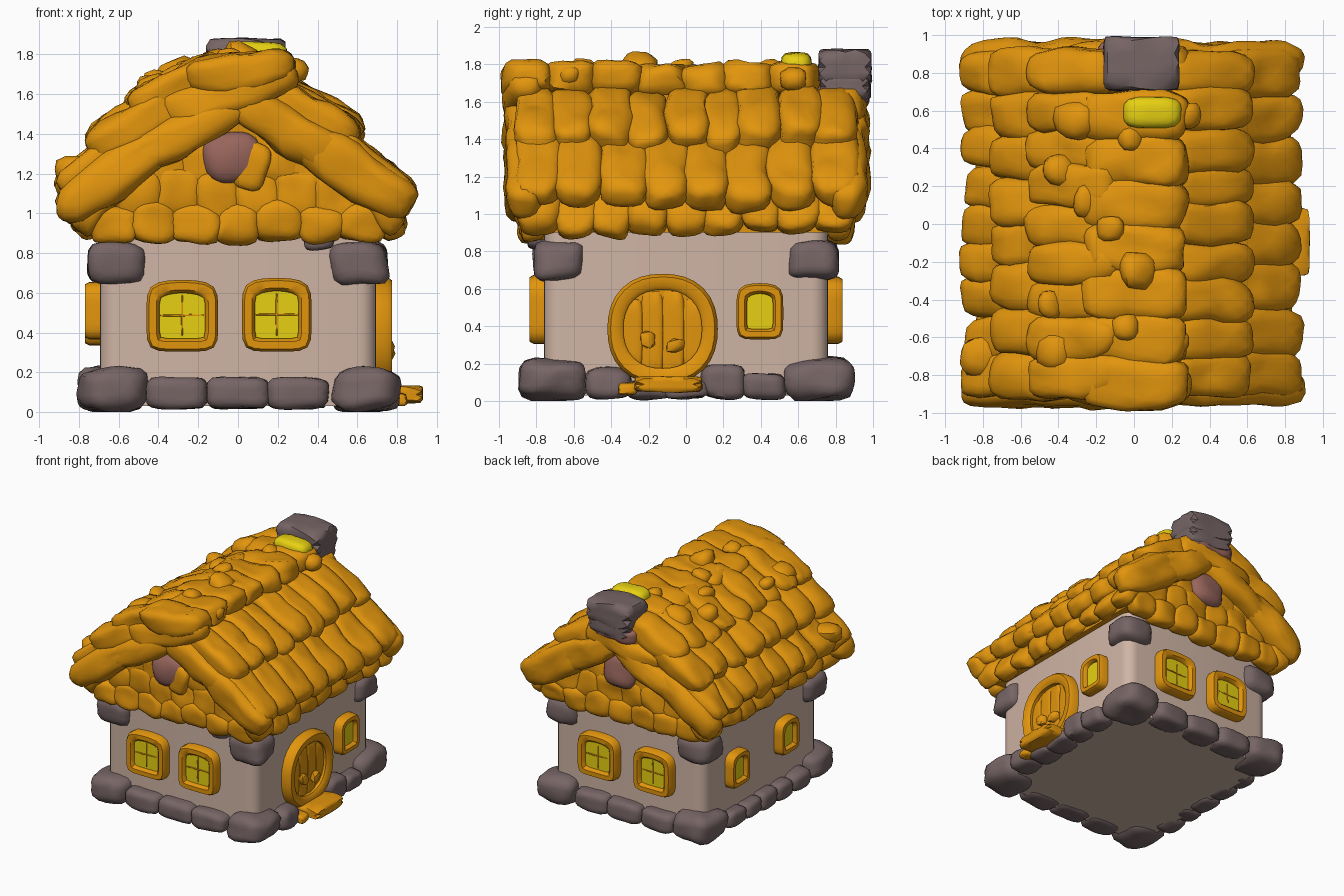
import bpy, bmesh, math, random
from mathutils import Matrix, Vector, noise

if "Cube" in bpy.data.objects:
    bpy.data.objects.remove(bpy.data.objects["Cube"])

random.seed(4)
R = random.uniform


def material(name, rgb):
    m = bpy.data.materials.new(name)
    m.diffuse_color = (*rgb, 1)
    m.use_nodes = True
    m.node_tree.nodes["Principled BSDF"].inputs["Base Color"].default_value = m.diffuse_color
    return m


ORANGE = material("straw orange", (0.76, 0.30, 0.004))
WALL = material("plaster beige", (0.63, 0.46, 0.375))
STONE = material("stone grey", (0.185, 0.13, 0.132))
YELLOW = material("glass yellow", (0.80, 0.63, 0.006))
RED = material("clay red", (0.31, 0.13, 0.105))


def finish(bm, name, mat, angle=45):
    for v in bm.verts:
        v.co.z = max(v.co.z, 0)
    bmesh.ops.recalc_face_normals(bm, faces=bm.faces)
    me = bpy.data.meshes.new(name)
    bm.to_mesh(me)
    bm.free()
    ob = bpy.data.objects.new(name, me)
    bpy.context.collection.objects.link(ob)
    me.materials.append(mat)
    bpy.ops.object.select_all(action='DESELECT')
    bpy.context.view_layer.objects.active = ob
    ob.select_set(True)
    bpy.ops.object.shade_smooth_by_angle(angle=math.radians(angle))
    return ob


def blob(bm, pos, size, tilt=0, n=4.5, amp=0.02, frame=None, sub=3):
    """Rounded lumpy block; tilt turns it about y, frame places it on a wall."""
    M = (frame or Matrix()) @ Matrix.Translation(pos) @ Matrix.Rotation(tilt, 4, 'Y')
    vs = bmesh.ops.create_icosphere(bm, subdivisions=sub, radius=1)['verts']
    for v in vs:
        k = sum(abs(c) ** n for c in v.co) ** (-1 / n)
        p = M @ Vector([c * k * s / 2 for c, s in zip(v.co, size)])
        v.co = p + noise.noise_vector(p * 6) * amp


def log(bm, a, b, y, depth, thick, **kw):
    """Block running from a to b in the xz plane."""
    dx, dz = b[0] - a[0], b[1] - a[1]
    blob(bm, ((a[0] + b[0]) / 2, y, (a[1] + b[1]) / 2),
         (math.hypot(dx, dz), depth, thick), -math.atan2(dz, dx), **kw)


def wall_frame(normal, dist):
    """Local x along the wall, y up, z outwards."""
    n = Vector(normal)
    u = Vector((0, 0, 1)).cross(n)
    M = Matrix((u, (0, 0, 1), n)).transposed().to_4x4()
    return Matrix.Translation(n * dist) @ M


FRONT, BACK = wall_frame((0, -1, 0), .762), wall_frame((0, 1, 0), .762)
RIGHT, LEFT = wall_frame((1, 0, 0), .695), wall_frame((-1, 0, 0), .695)


def outline(bm, F, c, a, b, d, n, arch):
    loop = []
    for i in range(32):
        t = math.tau * i / 32
        k = (abs(math.cos(t)) ** n + abs(math.sin(t)) ** n) ** (-1 / n)
        u, v = math.cos(t) * k, math.sin(t) * k
        z = b * v + (arch * (1 - u * u) if v > 0 else 0)
        loop.append(bm.verts.new(F @ Vector((c[0] + a * u, c[1] + z, d))))
    return loop


def ring(bm, F, c, a, b, w, h, n, n_in, arch=0):
    prof = [(0, -.02), (0, .7 * h), (.2 * w, h), (.75 * w, h), (w, .75 * h), (w, -.02)]
    loops = [outline(bm, F, c, a - o, b - o, d, n + (n_in - n) * o / w, arch) for o, d in prof]
    for l, m in zip(loops, loops[1:] + loops[:1]):
        for i in range(32):
            j = (i + 1) % 32
            bm.faces.new((l[i], l[j], m[j], m[i]))


# plastered walls with rounded corners
bm = bmesh.new()
bmesh.ops.create_cube(bm, size=1, matrix=Matrix.Translation((0, 0, .51)) @ Matrix.Diagonal((1.39, 1.52, .96, 1)))
up = [e for e in bm.edges if abs(e.verts[0].co.z - e.verts[1].co.z) > .5]
bmesh.ops.bevel(bm, geom=up, offset=.09, segments=5, profile=.5, affect='EDGES')
finish(bm, "walls", WALL)

# foundation and corner stones
bm = bmesh.new()
for sx in (-1, 1):
    for sy in (-1, 1):
        blob(bm, (sx * .635, sy * .715, .115), (.34, .36, .22), n=3.8, amp=.03)
        blob(bm, (sx * .61, sy * .68, .75), (.29, .27, .21), n=4.5)
for sy in (-1, 1):
    for x in (-.31, 0, .30):
        blob(bm, (x, sy * .76, .095), (.31, .2, .16), n=5, amp=.012)
for y, h in ((-.42, .16), (-.2, .1), (0, .1), (.2, .19), (.42, .14)):
    blob(bm, (.71, y, .01 + h / 2), (.19, .24, h), n=4)
for y in (-.42, -.21, 0, .21, .42):
    blob(bm, (-.71, y, .09), (.18, .22, R(.13, .18)), n=4)
blob(bm, (.41, -.78, .87), (.16, .14, .1))
finish(bm, "stones", STONE)

# windows: (wall, centre, half width, half height)
windows = [(FRONT, (-.28, .475), .18, .17), (FRONT, (.195, .48), .175, .175),
           (BACK, (-.25, .475), .18, .17), (BACK, (.26, .475), .175, .17),
           (RIGHT, (.395, .47), .125, .14), (LEFT, (-.36, .47), .12, .135),
           (LEFT, (.29, .50), .12, .135)]
frames, panes, bars = bmesh.new(), bmesh.new(), bmesh.new()
for F, c, a, b in windows:
    w = .066 if a > .15 else .056
    ring(frames, F, c, a, b, w, .075, 5.5, 12, .02)
    panes.faces.new(outline(panes, F, c, a - w + .005, b - w + .005, .045, 12, .02))
    if a > .15:
        blob(bars, (c[0], c[1] + .01, .043), (.010, 2 * b - 2 * w, .014), frame=F, amp=.005, sub=2)
        blob(bars, (c[0], c[1] + .01, .043), (2 * a - 2 * w, .010, .014), frame=F, amp=.005, sub=2)
finish(frames, "window_frames", ORANGE)
finish(panes, "window_panes", YELLOW)
finish(bars, "window_bars", ORANGE)

# round door: frame, panel, planks, knobs and step
bm = bmesh.new()
ring(bm, RIGHT, (-.125, .385), .295, .295, .085, .08, 2.3, 2.3)
bm.faces.new(outline(bm, RIGHT, (-.125, .375), .22, .22, .03, 2.3, 0))
for i in range(4):
    o = -.165 + .11 * i
    h = .23 * math.sqrt(1 - (o / .26) ** 2)
    blob(bm, (-.125 + o, .365, .01), (.118, 2 * h, .06), frame=RIGHT, n=9, amp=.003)
for y, z in ((-.2, .33), (-.06, .29)):
    blob(bm, (y, z, .06), (.09, .09, .08), frame=RIGHT, n=3, sub=1)
finish(bm, "door", ORANGE)
bm = bmesh.new()
blob(bm, (.80, -.095, .09), (.26, .36, .085), n=12, amp=.006)
blob(bm, (.76, -.31, .065), (.16, .09, .07), n=6)
finish(bm, "door_step", ORANGE)

# solid roof core
bm = bmesh.new()
prof = [(-.74, .9), (.74, .9), (.74, 1.08), (.25, 1.55), (0, 1.66), (-.3, 1.55), (-.74, 1.2)]
f = bm.faces.new([bm.verts.new((x, -.79, z)) for x, z in prof])
ex = bmesh.ops.extrude_face_region(bm, geom=[f])['geom']
bmesh.ops.translate(bm, verts=[v for v in ex if isinstance(v, bmesh.types.BMVert)], vec=(0, 1.58, 0))
finish(bm, "roof_core", ORANGE, 30)

# thatch rows, overlapping like steps: lower end, upper end, thickness
bm = bmesh.new()
rows = [((.80, .90), (.60, 1.22), .13), ((.865, 1.06), (.44, 1.38), .17), ((.61, 1.37), (.14, 1.63), .19),
        ((-.80, .91), (-.60, 1.22), .13), ((-.885, 1.10), (-.48, 1.40), .18), ((-.74, 1.32), (-.3, 1.58), .18),
        ((-.55, 1.50), (-.08, 1.72), .18)]
for k, (lo, hi, th) in enumerate(rows):
    count = 9 - k % 2
    reach = .79 if k in (0, 3) else .80
    for i in range(count):
        y = -reach + 2 * reach * i / (count - 1) + R(-.012, .012)
        d, s = R(-.02, .02), R(0, .02)
        log(bm, (lo[0], lo[1] + d), (hi[0], hi[1] + d), y, 1.8 / count + .02 + s, th + s, n=4, amp=.03)
finish(bm, "thatch_rows", ORANGE)

# ridge cap and loose tufts
bm = bmesh.new()
for i in range(7):
    y = -.84 + .235 * i
    log(bm, (-.27, 1.68 + R(-.01, .02)), (.28, 1.72 + R(-.01, .02)), y, .28, .19, n=4, amp=.035)
log(bm, (-.22, 1.57), (.27, 1.58), .82, .25, .16, amp=.03)
for x, y, z, s in ((-.12, -.03, 1.78, .13), (-.40, .28, 1.65, .17), (-.42, -.67, 1.63, .19), (-.44, -.43, 1.64, .13),
                   (.23, -.62, 1.74, .13), (.28, .57, 1.72, .15), (-.04, -.55, 1.77, .16), (-.02, .45, 1.77, .13),
                   (-.30, .55, 1.68, .24), (.02, -.25, 1.78, .2), (-.82, -.70, 1.22, .2), (-.25, .12, 1.71, .16)):
    blob(bm, (x, y, z), (s, s * R(.8, 1.2), s * .75), R(-.5, .5), n=3, amp=.02, sub=2)
finish(bm, "ridge_cap", ORANGE)

# gable thatch scales and barge logs, front and back
scales, logs = bmesh.new(), bmesh.new()
for sy, top in ((-1, 0), (1, -.05)):
    for z, xs in ((.95, [-.62, -.42, -.21, 0, .21, .42, .62]), (1.1, [-.5, -.3, -.1, .1, .3, .5]),
                  (1.24, [-.36, -.2, .21, .36]), (1.4, [-.16, 0, .16])):
        for x in xs:
            blob(scales, (x, sy * (.82 - (z - .95) * .08), z + R(-.012, .012)), (.24, .14, .26 if z > 1 else .20),
                 n=4, amp=.03)
    y = sy * .86
    for a, b, th in (((-.90, .99), (-.33, 1.40), .23), ((-.62, 1.22), (.06, 1.58 + top), .22),
                     ((-.05, 1.60 + top), (.55, 1.24), .23), ((.28, 1.40), (.885, 1.02), .25),
                     ((-.38, 1.50 + top), (.30, 1.70 + top * 2), .2)):
        log(logs, a, b, y, .22, th, n=3.2, amp=.035)
blob(scales, (.075, -.86, 1.23), (.17, .12, .24), .3, n=3.5)
finish(scales, "gable_scales", ORANGE)
finish(logs, "barge_logs", ORANGE)

# clay roundels in the gables and the chimney foot
bm = bmesh.new()
blob(bm, (-.03, -.85, 1.275), (.28, .15, .25), n=2.8)
blob(bm, (0, .85, 1.28), (.30, .15, .27), n=2.8)
blob(bm, (.0, .84, 1.63), (.40, .27, .12), n=5)
finish(bm, "clay_roundels", RED)

# chimney and yellow tuft beside it
bm = bmesh.new()
blob(bm, (.04, .85, 1.785), (.40, .285, .19), n=14, amp=.008)
blob(bm, (.045, .85, 1.68), (.385, .27, .15), n=10, amp=.01)
finish(bm, "chimney", STONE)
bm = bmesh.new()
blob(bm, (.095, .59, 1.785), (.31, .17, .17), n=3.5, amp=.01)
finish(bm, "yellow_tuft", YELLOW)
